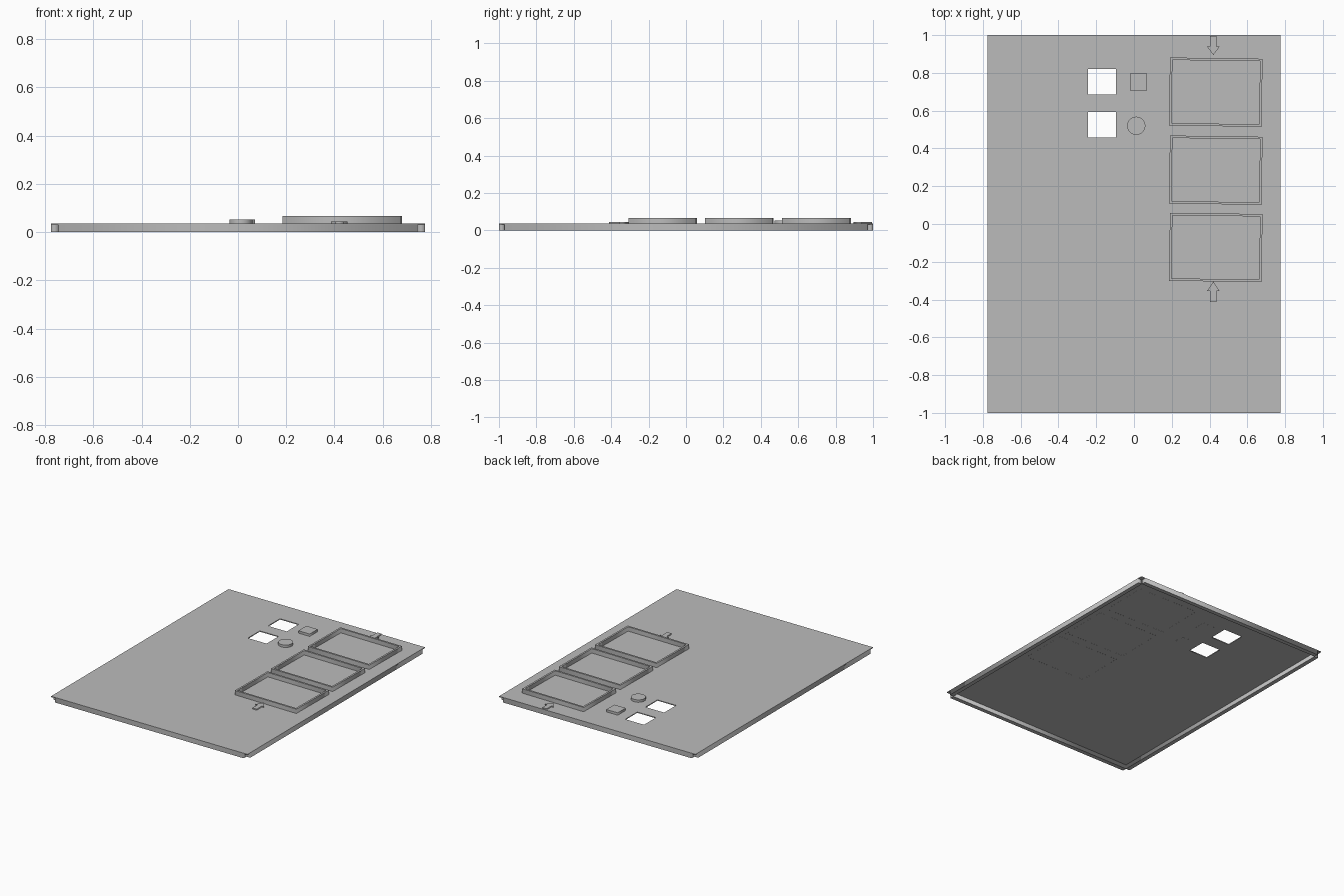
import bpy
from math import cos, sin, pi, radians

cube = bpy.data.objects.get("Cube")
if cube:
    bpy.data.objects.remove(cube, do_unlink=True)

grey = bpy.data.materials.new("sheet grey")
grey.use_nodes = True
colour = (0.5, 0.5, 0.5, 1)
grey.diffuse_color = colour
grey.node_tree.nodes["Principled BSDF"].inputs["Base Color"].default_value = colour


def rect(x0, x1, y0, y1):
    return [(x0, y0), (x1, y0), (x1, y1), (x0, y1)]


def turned(points, angle):
    """Turn an outline about its own middle."""
    cx = sum(p[0] for p in points) / len(points)
    cy = sum(p[1] for p in points) / len(points)
    c, s = cos(angle), sin(angle)
    return [(cx + (x - cx) * c - (y - cy) * s, cy + (x - cx) * s + (y - cy) * c)
            for x, y in points]


def slab(name, outlines, z0, z1):
    """Extrude an outline, with any further outlines as holes."""
    curve = bpy.data.curves.new(name, "CURVE")
    curve.dimensions = "2D"
    curve.fill_mode = "BOTH"
    curve.extrude = (z1 - z0) / 2
    for points in outlines:
        spline = curve.splines.new("POLY")
        spline.points.add(len(points) - 1)
        for point, (x, y) in zip(spline.points, points):
            point.co = (x, y, 0, 1)
        spline.use_cyclic_u = True
    obj = bpy.data.objects.new(name, curve)
    obj.location.z = (z0 + z1) / 2
    bpy.context.collection.objects.link(obj)
    bpy.ops.object.select_all(action="DESELECT")
    obj.select_set(True)
    bpy.context.view_layer.objects.active = obj
    bpy.ops.object.convert(target="MESH")
    obj = bpy.context.object
    obj.data.materials.clear()
    obj.data.materials.append(grey)
    return obj


HALF_X, HALF_Y = 0.775, 1.0
UNDER, TOP, LIP = 0.03, 0.036, 0.03
SUNK = UNDER - 0.0005   # raised parts reach just through the sheet

# Top sheet with two square windows
slab("panel_sheet", [rect(-HALF_X, HALF_X, -HALF_Y, HALF_Y),
                     rect(-0.243, -0.095, 0.685, 0.82),
                     rect(-0.243, -0.095, 0.458, 0.593)], UNDER, TOP)

# Folded edges below the sheet, notched at the corners
ix, iy = HALF_X - LIP, HALF_Y - LIP
slab("front_edge", [rect(-ix, ix, -HALF_Y, -iy)], 0, UNDER)
slab("back_edge", [rect(-ix, ix, iy, HALF_Y)], 0, UNDER)
slab("right_edge", [rect(-HALF_X, -ix, -iy, iy)], 0, UNDER)
slab("left_edge", [rect(ix, HALF_X, -iy, iy)], 0, UNDER)

# Three raised frames, very slightly turned
WALL = 0.013
for name, y in (("front", -0.124), ("middle", 0.285), ("back", 0.698)):
    outer = rect(0.188, 0.678, y - 0.18, y + 0.18)
    inner = rect(0.188 + WALL, 0.678 - WALL, y - 0.18 + WALL, y + 0.18 - WALL)
    slab(name + "_frame", [turned(p, radians(-0.8)) for p in (outer, inner)],
         SUNK, 0.067)

# Square and round buttons
slab("square_button", [rect(-0.02, 0.07, 0.708, 0.798)], SUNK, 0.053)
ring = [(0.012 + 0.048 * cos(i * pi / 24), 0.52 + 0.048 * sin(i * pi / 24))
        for i in range(48)]
slab("round_button", [ring], SUNK, 0.053)


# Arrows pointing at the row of frames
def arrow(name, tip, base, tail, x=0.42, shaft=0.017, head=0.034):
    slab(name, [[(x, tip), (x + head, base), (x + shaft, base), (x + shaft, tail),
                 (x - shaft, tail), (x - shaft, base), (x - head, base)]], TOP, 0.044)


arrow("back_arrow", 0.895, 0.94, 0.995)
arrow("front_arrow", -0.305, -0.355, -0.413)
